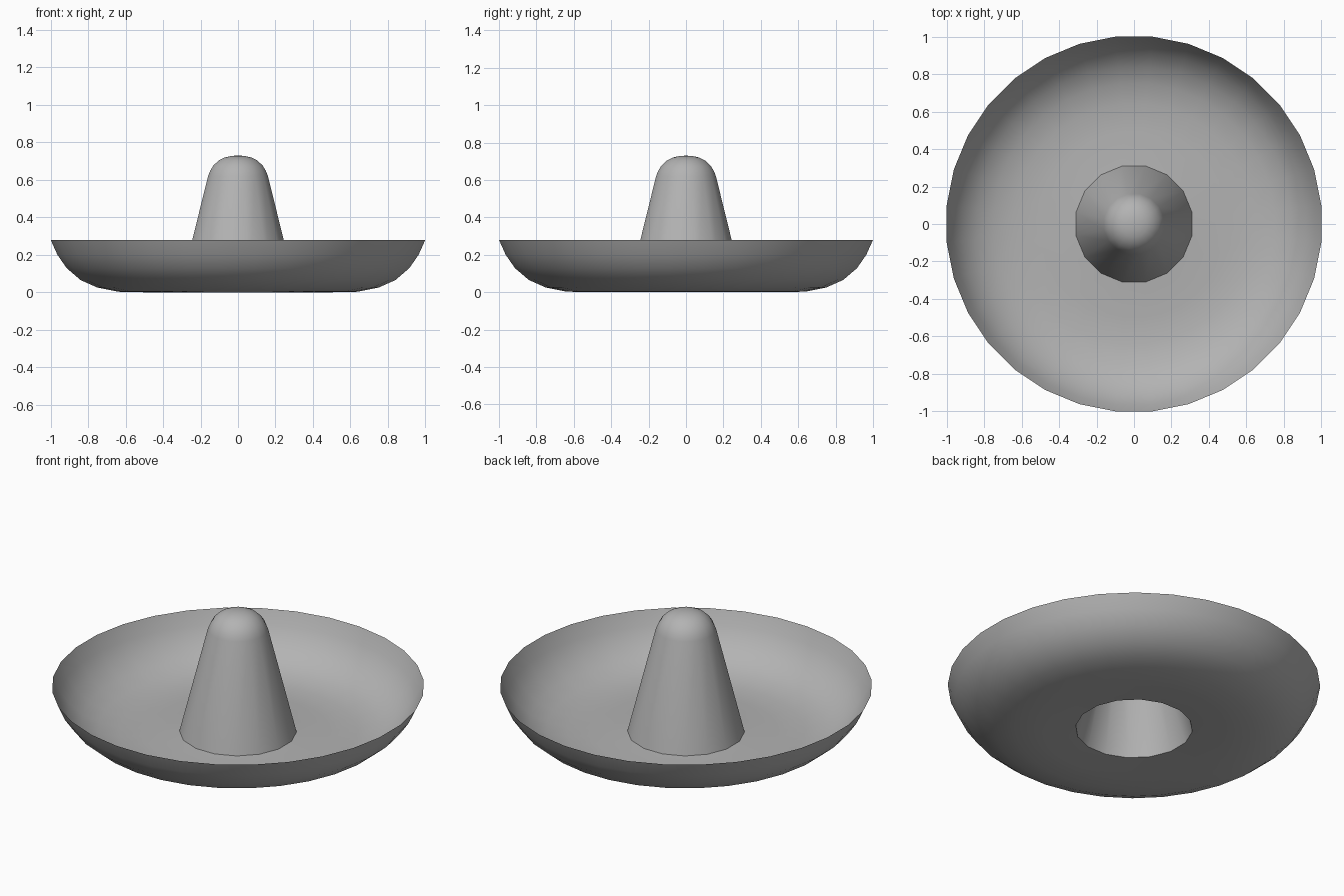
import bpy, bmesh, math

if "Cube" in bpy.data.objects:
    bpy.data.objects.remove(bpy.data.objects["Cube"])

grey = bpy.data.materials.new("dark_grey")
grey.diffuse_color = (0.45, 0.45, 0.45, 1.0)
grey.use_nodes = True
grey.node_tree.nodes["Principled BSDF"].inputs["Base Color"].default_value = grey.diffuse_color


def ring(bm, n, apothem, z):
    # regular ring whose flat sides face the axes
    r = apothem / math.cos(math.pi / n)
    vs = [bm.verts.new((r * math.cos((i + 0.5) * math.tau / n),
                        r * math.sin((i + 0.5) * math.tau / n), z)) for i in range(n)]
    edges = [bm.edges.new((vs[i], vs[(i + 1) % n])) for i in range(n)]
    return vs, edges


def loft(bm, rings):
    for (a, _), (b, _) in zip(rings, rings[1:]):
        n = len(a)
        for i in range(n):
            j = (i + 1) % n
            bm.faces.new((a[i], a[j], b[j], b[i]))


def finish(bm, name):
    bmesh.ops.recalc_face_normals(bm, faces=bm.faces)
    # open shells: make the upper side the outside
    if sum(f.normal.z * f.calc_area() for f in bm.faces) < 0:
        bmesh.ops.reverse_faces(bm, faces=bm.faces)
    for f in bm.faces:
        f.smooth = True
    me = bpy.data.meshes.new(name)
    bm.to_mesh(me)
    bm.free()
    me.materials.append(grey)
    ob = bpy.data.objects.new(name, me)
    bpy.context.collection.objects.link(ob)


# brim: flat 32-sided dish with upturned edge and a 16-sided hole
bm = bmesh.new()
hole = ring(bm, 16, 0.31, 0.012)
dish = [ring(bm, 32, r, z) for r, z in
        [(0.50, 0.0), (0.64, 0.003), (0.75, 0.025), (0.84, 0.065),
         (0.914, 0.128), (0.964, 0.20), (1.0, 0.28)]]
bmesh.ops.bridge_loops(bm, edges=hole[1] + dish[0][1])
loft(bm, dish)
finish(bm, "brim")

# crown: hollow tapered cone with rounded top
bm = bmesh.new()
rings = [ring(bm, 16, r, z) for r, z in
         [(0.31, 0.012), (0.16, 0.62), (0.149, 0.648), (0.132, 0.676),
          (0.103, 0.704), (0.07, 0.72), (0.035, 0.728)]]
loft(bm, rings)
tip = bm.verts.new((0, 0, 0.73))
top = rings[-1][0]
for i in range(16):
    bm.faces.new((top[i], top[(i + 1) % 16], tip))
finish(bm, "crown")
